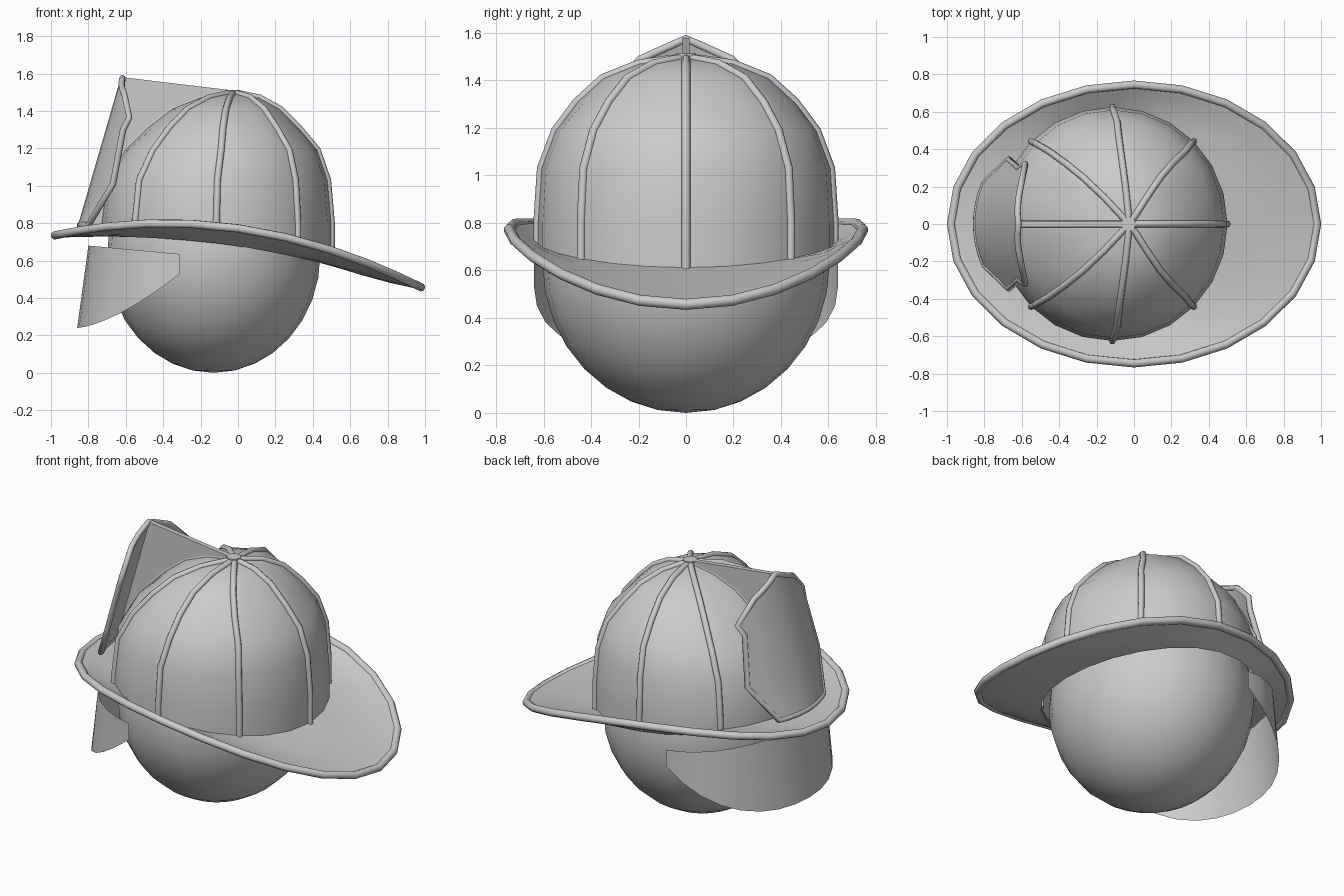
import bpy, bmesh, math
from math import cos, sin, pi

if "Cube" in bpy.data.objects:
    bpy.data.objects.remove(bpy.data.objects["Cube"])

N = 24
ANG = [2 * pi * i / N for i in range(N)]


def mesh_obj(name, verts, faces, thick=0, angle=40):
    me = bpy.data.meshes.new(name)
    me.from_pydata(verts, [], faces)
    bm = bmesh.new()
    bm.from_mesh(me)
    bmesh.ops.recalc_face_normals(bm, faces=bm.faces)
    bm.to_mesh(me)
    bm.free()
    ob = bpy.data.objects.new(name, me)
    bpy.context.collection.objects.link(ob)
    select(ob)
    if thick:
        m = ob.modifiers.new("thickness", 'SOLIDIFY')
        m.thickness, m.offset = thick, 0
        bpy.ops.object.modifier_apply(modifier=m.name)
    bpy.ops.object.shade_smooth_by_angle(angle=math.radians(angle))
    return ob


def select(ob):
    bpy.ops.object.select_all(action='DESELECT')
    ob.select_set(True)
    bpy.context.view_layer.objects.active = ob


def loft(rings, closed=True):
    n = len(rings[0])
    verts = [v for r in rings for v in r]
    faces = []
    for k in range(len(rings) - 1):
        for i in range(n if closed else n - 1):
            j = (i + 1) % n
            faces.append((k * n + i, k * n + j, (k + 1) * n + j, (k + 1) * n + i))
    return verts, faces


def tube(name, pts, radius, closed=False):
    cu = bpy.data.curves.new(name, 'CURVE')
    cu.dimensions = '3D'
    cu.bevel_depth = radius
    cu.bevel_resolution = 2
    cu.use_fill_caps = not closed
    sp = cu.splines.new('POLY')
    sp.points.add(len(pts) - 1)
    for p, co in zip(sp.points, pts):
        p.co = (*co, 1)
    sp.use_cyclic_u = closed
    ob = bpy.data.objects.new(name, cu)
    bpy.context.collection.objects.link(ob)
    select(ob)
    bpy.ops.object.convert(target='MESH')
    return ob


def z_inner(x):
    return 0.69 - 0.135 * x - 0.09 * x * x


def z_outer(x):
    return 0.772 - 0.142 * x - 0.184 * x * x


# Round head
bpy.ops.mesh.primitive_uv_sphere_add(segments=24, ring_count=16, radius=1, location=(-0.13, 0, 0.63))
head = bpy.context.object
head.name = "head"
head.scale = (0.57, 0.605, 0.63)
bpy.ops.object.shade_smooth()

# Helmet dome: rings of (z, centre x, radius x, radius y), pinched between the ribs near the top
PROFILE = [(0.80, -0.115, 0.615, 0.625), (1.03, -0.11, 0.59, 0.61),
           (1.19, -0.09, 0.515, 0.55), (1.31, -0.08, 0.405, 0.46),
           (1.41, -0.065, 0.29, 0.35), (1.47, -0.045, 0.16, 0.20),
           (1.49, -0.03, 0.05, 0.06)]
base = []
for a in ANG:
    x = -0.115 + 0.615 * cos(a)
    base.append((x, 0.625 * sin(a), z_inner(x)))
rings = [base]
for z, c, rx, ry in PROFILE:
    dip = 0.96 if z > 1.25 else 1
    rings.append([(c + rx * cos(a) * f, ry * sin(a) * f, z)
                  for i, a in enumerate(ANG) for f in [1 if i % 3 == 0 else dip]])
verts, faces = loft(rings)
faces.append(tuple(range(len(verts) - N, len(verts))))
mesh_obj("dome", verts, faces, angle=60)

# Eight ribs and the hub where they meet
for k in range(8):
    tube(f"rib_{k + 1}", [r[k * 3] for r in rings] + [(-0.03, 0, 1.493)], 0.018)
bpy.ops.mesh.primitive_cylinder_add(vertices=8, radius=0.042, depth=0.04, location=(-0.03, 0, 1.493))
bpy.context.object.name = "hub"

# Sloping brim (upper and lower skin) and its rolled edge
edge = []
for a in ANG:
    x = 0.978 * cos(a)
    edge.append((x, 0.745 * sin(a), z_outer(x)))


def brim_ring(t, side):
    ring = []
    for b, e in zip(base, edge):
        x, y, z = (p + (q - p) * t for p, q in zip(b, e))
        z += 0.012 if side > 0 else -0.012 - 0.03 * max(x, 0) * (1 - t * t)
        ring.append((x, y, z))
    return ring


STEPS = (0, 0.33, 0.67, 1)
brim = [brim_ring(t, 1) for t in STEPS] + [brim_ring(t, -1) for t in reversed(STEPS)]
mesh_obj("brim", *loft(brim), angle=50)
tube("brim_edge", edge, 0.023, closed=True)


# Front shield: curved, leaning plate with a raised border
def shield_x(y, z):
    return -0.845 + (z - 0.79) * 0.29 + 0.95 * y * y


HALF = [(0.19, 1.49), (0.32, 1.365), (0.295, 1.30), (0.345, 1.01), (0.22, 0.79)]
rows = []
for i, (w, z) in enumerate(HALF):
    row = []
    for s in range(-4, 5):
        zz = z + (0.085 * (1 - abs(s) / 4) if i == 0 else 0)
        row.append((shield_x(w * s / 4, zz), w * s / 4, zz))
    rows.append(row)
mesh_obj("shield", *loft(rows, closed=False), thick=0.02, angle=50)
border = rows[0] + [r[-1] for r in rows[1:]] + rows[-1][-2::-1] + [r[0] for r in rows[-2:0:-1]]
tube("shield_border", border, 0.017, closed=True)

# Upright fin joining the shield to the dome
fin = [(-0.615, 1.58), (-0.03, 1.51), (-0.1, 1.42), (-0.4, 1.25), (-0.6, 0.95), (-0.66, 0.76), (-0.83, 0.79)]
mesh_obj("fin", [(x, 0, z) for x, z in fin], [tuple(range(len(fin)))], thick=0.03)

# Thin curved visor under the brim
top, bottom = [], []
for i in range(17):
    a = -pi / 2 + pi * i / 16
    c, y = max(cos(a), 0), 0.64 * sin(a)
    top.append((-0.31 - 0.49 * c, y, 0.635 + 0.045 * c))
    bottom.append((-0.31 - 0.55 * c, y, 0.53 - 0.29 * (1 - (1 - c) ** 1.5)))
mesh_obj("visor", *loft([top, bottom], closed=False), angle=50)
